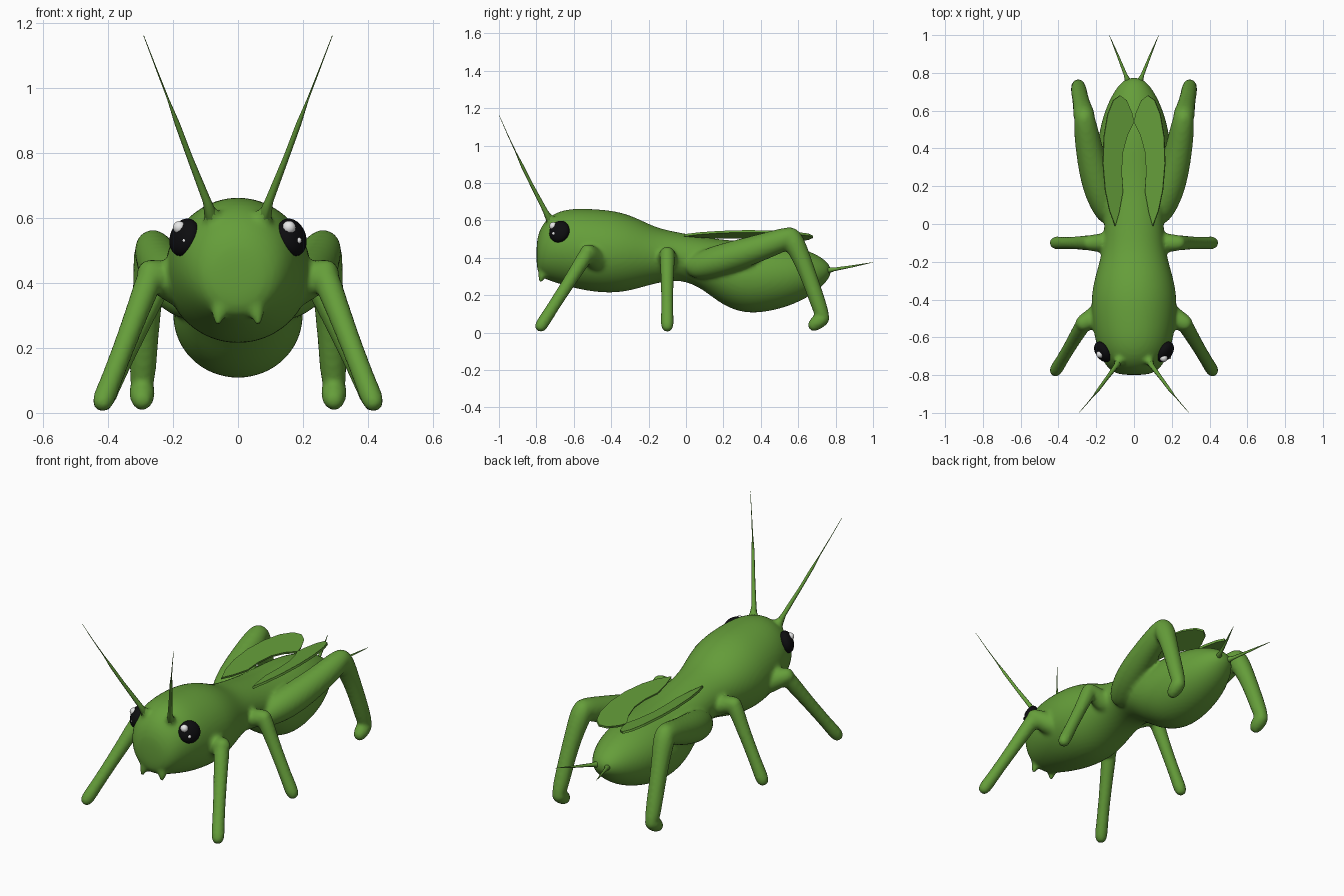
import bpy, bmesh, math
from mathutils import Vector, Quaternion

cube = bpy.data.objects.get("Cube")
if cube:
    bpy.data.objects.remove(cube, do_unlink=True)


def material(name, color):
    m = bpy.data.materials.new(name)
    m.use_nodes = True
    m.diffuse_color = color
    m.node_tree.nodes["Principled BSDF"].inputs["Base Color"].default_value = color
    return m


GREEN = material("leaf green", (0.13, 0.34, 0.042, 1))
BLACK = material("eye black", (0.004, 0.004, 0.005, 1))
WHITE = material("eye glint white", (0.8, 0.8, 0.8, 1))


def finish(bm, name, mat, smooth=True):
    bmesh.ops.recalc_face_normals(bm, faces=bm.faces)
    mesh = bpy.data.meshes.new(name)
    bm.to_mesh(mesh)
    bm.free()
    mesh.materials.append(mat)
    for p in mesh.polygons:
        p.use_smooth = smooth
    ob = bpy.data.objects.new(name, mesh)
    bpy.context.collection.objects.link(ob)
    return ob


def loft(bm, rings):
    """Skin a closed surface over a list of point rings."""
    rows = [[bm.verts.new(p) for p in r] for r in rings]
    n = len(rows[0])
    for a, b in zip(rows, rows[1:]):
        for i in range(n):
            j = (i + 1) % n
            bm.faces.new((a[i], a[j], b[j], b[i]))
    bm.faces.new(rows[0])
    bm.faces.new(rows[-1])


def tube(bm, path, side=1, sides=12):
    """Round-ended limb through (x, y, z, radius) points."""
    pts = [Vector((x * side, y, z)) for x, y, z, r in path]
    rad = [r for x, y, z, r in path]
    d0 = (pts[0] - pts[1]).normalized()
    d1 = (pts[-1] - pts[-2]).normalized()
    pts = [pts[0] + d0 * rad[0] * 0.9] + pts + [pts[-1] + d1 * rad[-1] * 0.9]
    rad = [rad[0] * 0.55] + rad + [rad[-1] * 0.55]
    rings, prev = [], Vector((0, 0, 1))
    q = Quaternion()
    for i, p in enumerate(pts):
        d = (pts[min(i + 1, len(pts) - 1)] - pts[max(i - 1, 0)]).normalized()
        q = prev.rotation_difference(d) @ q
        prev = d
        angles = [math.tau * k / sides for k in range(sides)]
        rings.append([p + q @ Vector((math.cos(a), math.sin(a), 0)) * rad[i] for a in angles])
    loft(bm, rings)


# Head, thorax and abdomen: stations of (y, top, bottom, half width)
body = bmesh.new()
stations = [
    (-0.80, 0.48, 0.35, 0.06), (-0.785, 0.55, 0.30, 0.115),
    (-0.74, 0.62, 0.28, 0.16), (-0.65, 0.665, 0.25, 0.20),
    (-0.52, 0.665, 0.218, 0.225), (-0.38, 0.655, 0.208, 0.23),
    (-0.27, 0.62, 0.23, 0.205), (-0.16, 0.56, 0.265, 0.172),
    (-0.03, 0.535, 0.285, 0.155), (0.08, 0.515, 0.24, 0.165),
    (0.18, 0.50, 0.155, 0.19), (0.30, 0.49, 0.10, 0.205),
    (0.44, 0.485, 0.108, 0.195), (0.58, 0.465, 0.15, 0.165),
    (0.69, 0.425, 0.21, 0.115), (0.75, 0.385, 0.27, 0.07),
    (0.775, 0.35, 0.31, 0.03),
]
rings = []
for y, top, low, w in stations:
    mid, h = (top + low) / 2, (top - low) / 2
    rings.append([(w * math.cos(math.tau * k / 24), y, mid + h * math.sin(math.tau * k / 24))
                  for k in range(24)])
loft(body, rings)

# Limbs and mouth nubs, fused with the body
limbs = [
    # front leg: hip, then shin and foot
    [(0.15, -0.46, 0.38, 0.075), (0.215, -0.50, 0.405, 0.058), (0.268, -0.525, 0.43, 0.05)],
    [(0.265, -0.525, 0.43, 0.047), (0.31, -0.60, 0.31, 0.037), (0.39, -0.735, 0.10, 0.033),
     (0.415, -0.775, 0.037, 0.039)],
    # middle leg
    [(0.12, -0.10, 0.385, 0.07), (0.18, -0.10, 0.405, 0.048), (0.235, -0.10, 0.42, 0.047)],
    [(0.235, -0.10, 0.42, 0.047), (0.28, -0.10, 0.32, 0.036), (0.385, -0.10, 0.10, 0.033),
     (0.415, -0.10, 0.037, 0.039)],
    # hind thigh, shin and foot
    [(0.14, 0.07, 0.355, 0.08), (0.195, 0.21, 0.395, 0.09), (0.24, 0.40, 0.455, 0.074),
     (0.262, 0.555, 0.51, 0.064)],
    [(0.262, 0.565, 0.505, 0.064), (0.272, 0.61, 0.42, 0.052), (0.285, 0.665, 0.28, 0.045),
     (0.295, 0.73, 0.09, 0.044)],
    [(0.295, 0.73, 0.075, 0.044), (0.295, 0.685, 0.042, 0.04)],
    # mouth nub
    [(0.05, -0.755, 0.34, 0.036), (0.058, -0.77, 0.305, 0.024), (0.063, -0.778, 0.28, 0.014)],
    # antenna socket
    [(0.075, -0.715, 0.585, 0.035), (0.085, -0.735, 0.625, 0.02)],
]
for s in (1, -1):
    for path in limbs:
        tube(body, path, s)
ob = finish(body, "body_and_legs", GREEN)
sub = ob.modifiers.new("round", 'SUBSURF')
sub.levels = sub.render_levels = 2
rem = ob.modifiers.new("fuse", 'REMESH')
rem.mode = 'VOXEL'
rem.voxel_size = 0.011
rem.use_smooth_shade = True
smo = ob.modifiers.new("soften", 'SMOOTH')
smo.factor = 0.5
smo.iterations = 5

# Wing outline: (x, y) of the left wing, tilted up towards the outer edge
outline = [(0.10, -0.01), (0.13, 0.07), (0.153, 0.18), (0.165, 0.32), (0.16, 0.46),
           (0.14, 0.58), (0.11, 0.655), (0.075, 0.68), (0.04, 0.655), (0.012, 0.59),
           (0.0, 0.54), (0.035, 0.47), (0.06, 0.38), (0.066, 0.28), (0.06, 0.17), (0.08, 0.06)]

for side, label in ((1, "left"), (-1, "right")):
    # Antenna and tail feeler
    for name, path in (
        ("antenna", [(0.078, -0.72, 0.59, 0.024), (0.095, -0.752, 0.65, 0.013),
                     (0.15, -0.825, 0.79, 0.009), (0.187, -0.875, 0.89, 0.008),
                     (0.215, -0.91, 0.965, 0.003), (0.25, -0.952, 1.055, 0.002),
                     (0.29, -0.998, 1.16, 0.001)]),
        ("tail_feeler", [(0.025, 0.74, 0.33, 0.022), (0.045, 0.79, 0.338, 0.01),
                         (0.085, 0.89, 0.355, 0.006), (0.13, 0.998, 0.376, 0.001)])):
        bm = bmesh.new()
        tube(bm, path, side, 8)
        finish(bm, label + "_" + name, GREEN)

    # Wing
    bm = bmesh.new()
    bm.faces.new([bm.verts.new((x * side, y, 0.488 + 0.33 * x)) for x, y in outline])
    wing = finish(bm, label + "_wing", GREEN, False)
    sol = wing.modifiers.new("thickness", 'SOLIDIFY')
    sol.thickness = 0.012
    sol.offset = 0

    # Eye: a sphere flattened along the head's surface direction
    bm = bmesh.new()
    bmesh.ops.create_uvsphere(bm, u_segments=24, v_segments=16, radius=0.06)
    eye = finish(bm, label + "_eye", BLACK)
    eye.location = (0.165 * side, -0.677, 0.54)
    eye.scale = (1, 1, 0.6)
    eye.rotation_mode = 'QUATERNION'
    eye.rotation_quaternion = Vector((0.78 * side, -0.52, 0.3)).to_track_quat('Z', 'Y')

# Eye glints sit on the same side of both eyes
for name, place, r in (("left_large_glint", (0.157, -0.71, 0.57), 0.021),
                       ("left_small_glint", (0.186, -0.706, 0.53), 0.01),
                       ("right_large_glint", (-0.18, -0.69, 0.57), 0.02),
                       ("right_small_glint", (-0.163, -0.718, 0.53), 0.01)):
    bm = bmesh.new()
    bmesh.ops.create_uvsphere(bm, u_segments=12, v_segments=8, radius=r)
    finish(bm, name, WHITE).location = place
